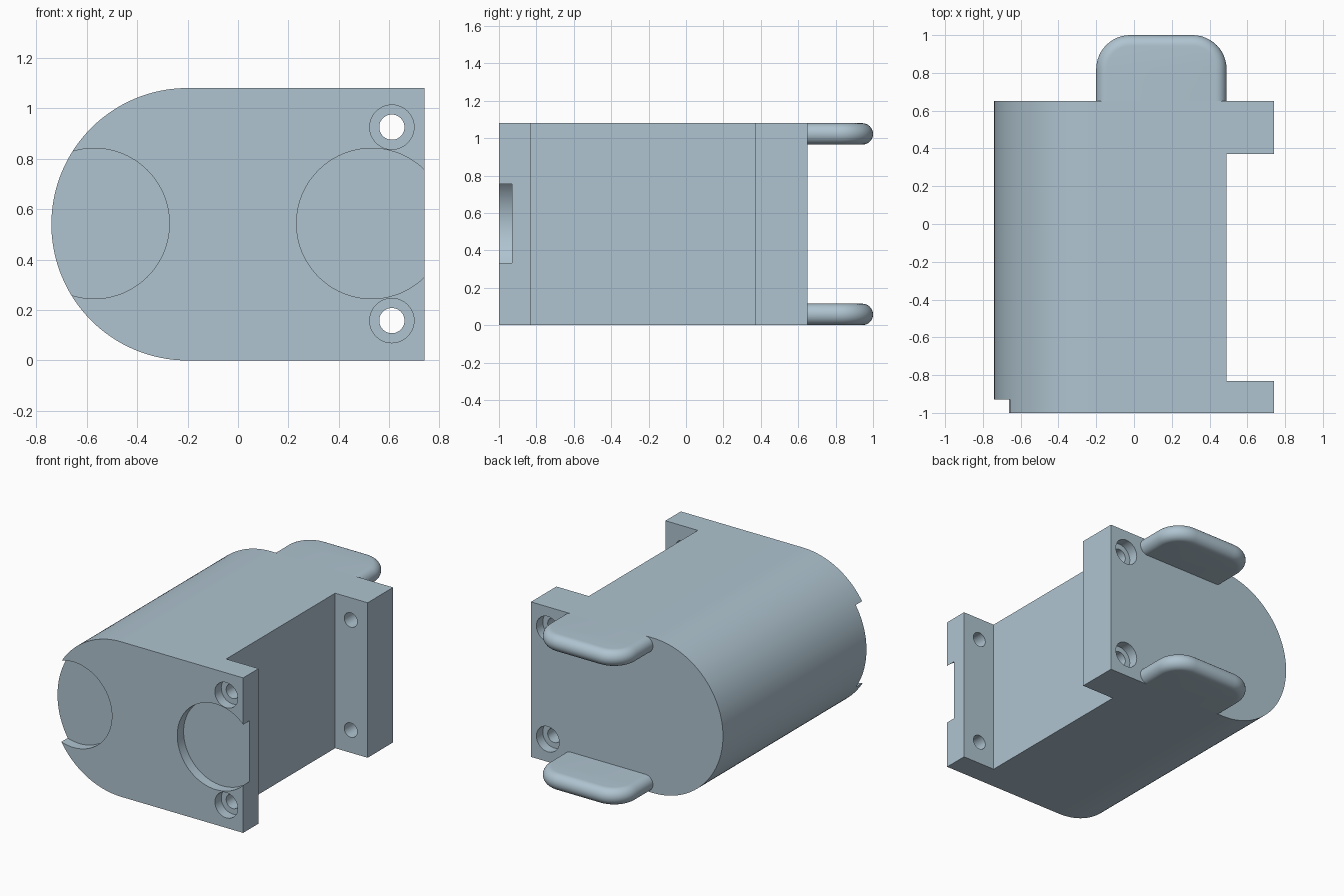
import bpy, bmesh
from math import sin, cos, pi, radians
from mathutils import Matrix

cube = bpy.data.objects.get("Cube")
if cube:
    bpy.data.objects.remove(cube, do_unlink=True)

COLOUR = (0.43, 0.55, 0.63, 1.0)
mat = bpy.data.materials.new("pale blue grey")
mat.use_nodes = True
mat.diffuse_color = COLOUR
mat.node_tree.nodes["Principled BSDF"].inputs["Base Color"].default_value = COLOUR

H = 1.08                # full height
R = H / 2               # radius of the rounded side
FRONT, BACK = -1.0, 0.65
SIDE, FLANGE = 0.49, 0.74


def make_object(name, bm):
    bmesh.ops.recalc_face_normals(bm, faces=bm.faces)
    mesh = bpy.data.meshes.new(name)
    bm.to_mesh(mesh)
    bm.free()
    obj = bpy.data.objects.new(name, mesh)
    bpy.context.collection.objects.link(obj)
    mesh.materials.append(mat)
    return obj


def select(obj):
    bpy.ops.object.select_all(action='DESELECT')
    obj.select_set(True)
    bpy.context.view_layer.objects.active = obj


def smooth(obj, angle=35):
    select(obj)
    bpy.ops.object.shade_smooth_by_angle(angle=radians(angle))


def loft(name, rings):
    """Skin a stack of equal closed rings and cap both ends."""
    bm = bmesh.new()
    rows = [[bm.verts.new(p) for p in ring] for ring in rings]
    n = len(rows[0])
    for a, b in zip(rows, rows[1:]):
        for i in range(n):
            j = (i + 1) % n
            bm.faces.new((a[i], a[j], b[j], b[i]))
    bm.faces.new(rows[0])
    bm.faces.new(rows[-1])
    return make_object(name, bm)


def cut(obj, cutter):
    mod = obj.modifiers.new("cut", 'BOOLEAN')
    mod.operation = 'DIFFERENCE'
    mod.solver = 'EXACT'
    mod.object = cutter
    select(obj)
    bpy.ops.object.modifier_apply(modifier=mod.name)
    bpy.data.objects.remove(cutter, do_unlink=True)


def bore(x, z, r, y0, y1, segments=48):
    """Cylinder along y, used as a cutter."""
    bm = bmesh.new()
    place = Matrix.Translation((x, (y0 + y1) / 2, z)) @ Matrix.Rotation(pi / 2, 4, 'X')
    bmesh.ops.create_cone(bm, cap_ends=True, segments=segments, radius1=r, radius2=r,
                          depth=y1 - y0, matrix=place)
    obj = make_object("bore_cutter", bm)
    obj.hide_render = True
    return obj


# Body: D-shaped block with one full-round side
arc = [(-0.2 + R * cos(a), R + R * sin(a))
       for a in (pi / 2 + pi * i / 64 for i in range(65))]
outline = arc + [(FLANGE, 0), (FLANGE, H)]
body = loft("body", [[(x, y, z) for x, z in outline] for y in (FRONT, BACK)])

# Gap between the two mounting flanges
bm = bmesh.new()
bmesh.ops.create_cube(bm, size=1, matrix=Matrix.Translation((SIDE + 0.5, -0.23, R))
                      @ Matrix.Diagonal((1, 1.2, 2, 1)))
cut(body, make_object("gap_cutter", bm))

# Round shallow recesses in the front face
for x in (-0.57, 0.53):
    cut(body, bore(x, R + 0.003, 0.298, FRONT - 0.1, FRONT + 0.07, 80))

# Counterbored screw holes through both flanges
for z in (0.158, 0.925):
    cut(body, bore(0.61, z, 0.05, FRONT - 0.1, BACK + 0.1))
    cut(body, bore(0.61, z, 0.088, FRONT - 0.1, FRONT + 0.07))
    cut(body, bore(0.61, z, 0.088, BACK - 0.07, BACK + 0.1))
smooth(body)


# Rear tabs: rounded plates with full-round edges
def tab(name, z0, x0=-0.2, x1=SIDE, thick=0.115, corner=0.18):
    r = thick / 2
    rings = []
    for k in range(17):
        a = -pi / 2 + pi * k / 16
        inset = r * (1 - cos(a))
        c = corner - inset
        ring = [(x0 + inset, BACK)]
        for cx, start in ((x0 + corner, pi), (x1 - corner, pi / 2)):
            for i in range(13):
                t = start - pi / 2 * i / 12
                ring.append((cx + c * cos(t), 1 - corner + c * sin(t)))
        ring.append((x1 - inset, BACK))
        rings.append([(x, y, z0 + r + r * sin(a)) for x, y in ring])
    smooth(loft(name, rings), 40)


tab("lower_tab", 0)
tab("upper_tab", H - 0.115)
